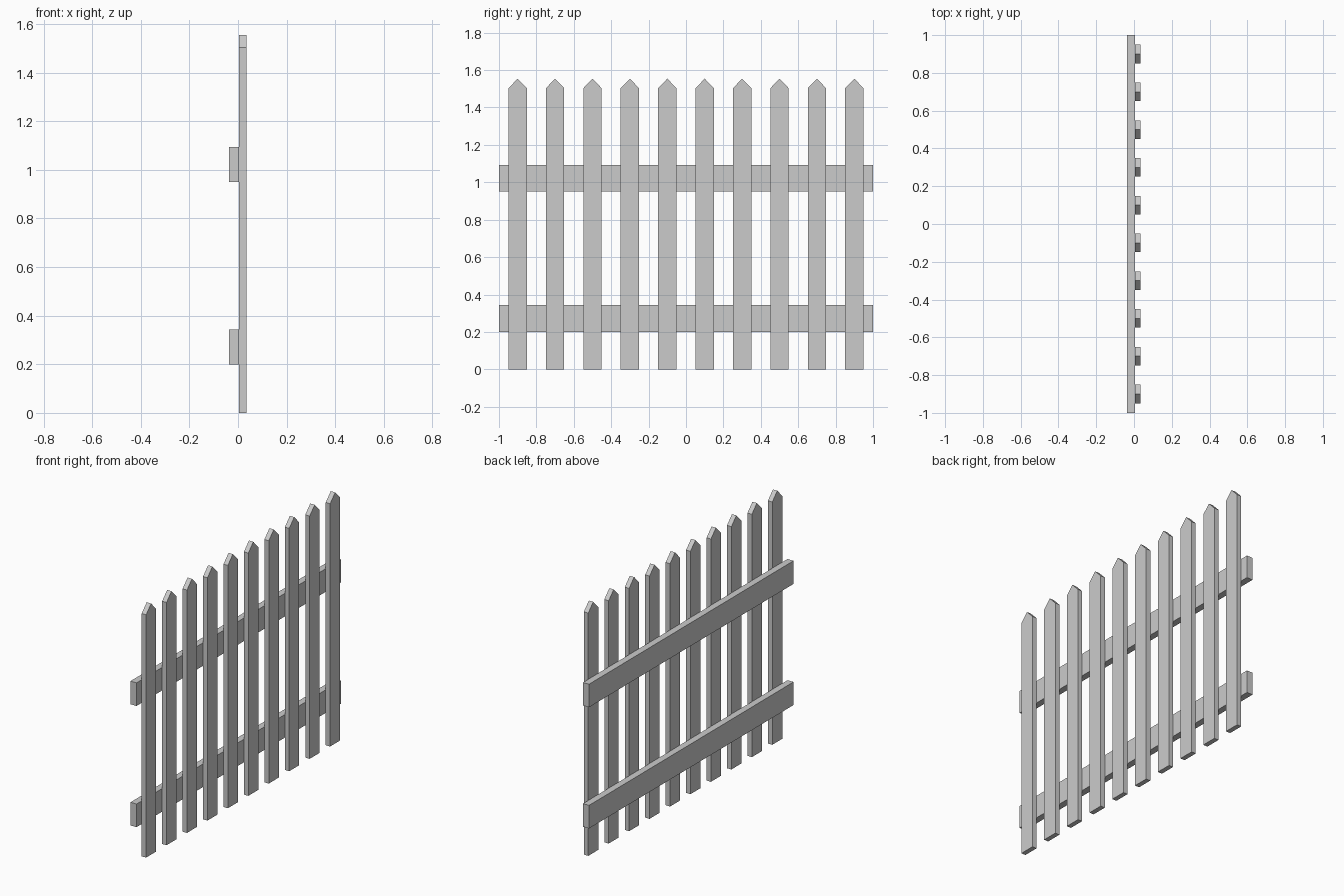
import bpy, bmesh

if "Cube" in bpy.data.objects:
    bpy.data.objects.remove(bpy.data.objects["Cube"])


def extrude_profile(name, profile, x0, x1):
    """Extrude a (y, z) outline along x from x0 to x1."""
    bm = bmesh.new()
    face = bm.faces.new([bm.verts.new((x0, y, z)) for y, z in profile])
    ext = bmesh.ops.extrude_face_region(bm, geom=[face])
    verts = [g for g in ext["geom"] if isinstance(g, bmesh.types.BMVert)]
    bmesh.ops.translate(bm, verts=verts, vec=(x1 - x0, 0, 0))
    bmesh.ops.recalc_face_normals(bm, faces=bm.faces)
    mesh = bpy.data.meshes.new(name)
    bm.to_mesh(mesh)
    bm.free()
    obj = bpy.data.objects.new(name, mesh)
    bpy.context.collection.objects.link(obj)
    return obj


BACK, JOIN, FRONT = -0.036, 0.005, 0.035
HALF_W, SHOULDER, TIP = 0.049, 1.503, 1.554

# Pointed pickets
for i in range(10):
    y = -0.9 + 0.2 * i
    outline = [(y - HALF_W, 0), (y + HALF_W, 0), (y + HALF_W, SHOULDER),
               (y, TIP), (y - HALF_W, SHOULDER)]
    extrude_profile(f"picket_{i + 1}", outline, JOIN, FRONT)

# Horizontal rails behind the pickets
for name, z0, z1 in (("lower_rail", 0.2, 0.343), ("upper_rail", 0.95, 1.093)):
    extrude_profile(name, [(-1, z0), (1, z0), (1, z1), (-1, z1)], BACK, JOIN)
